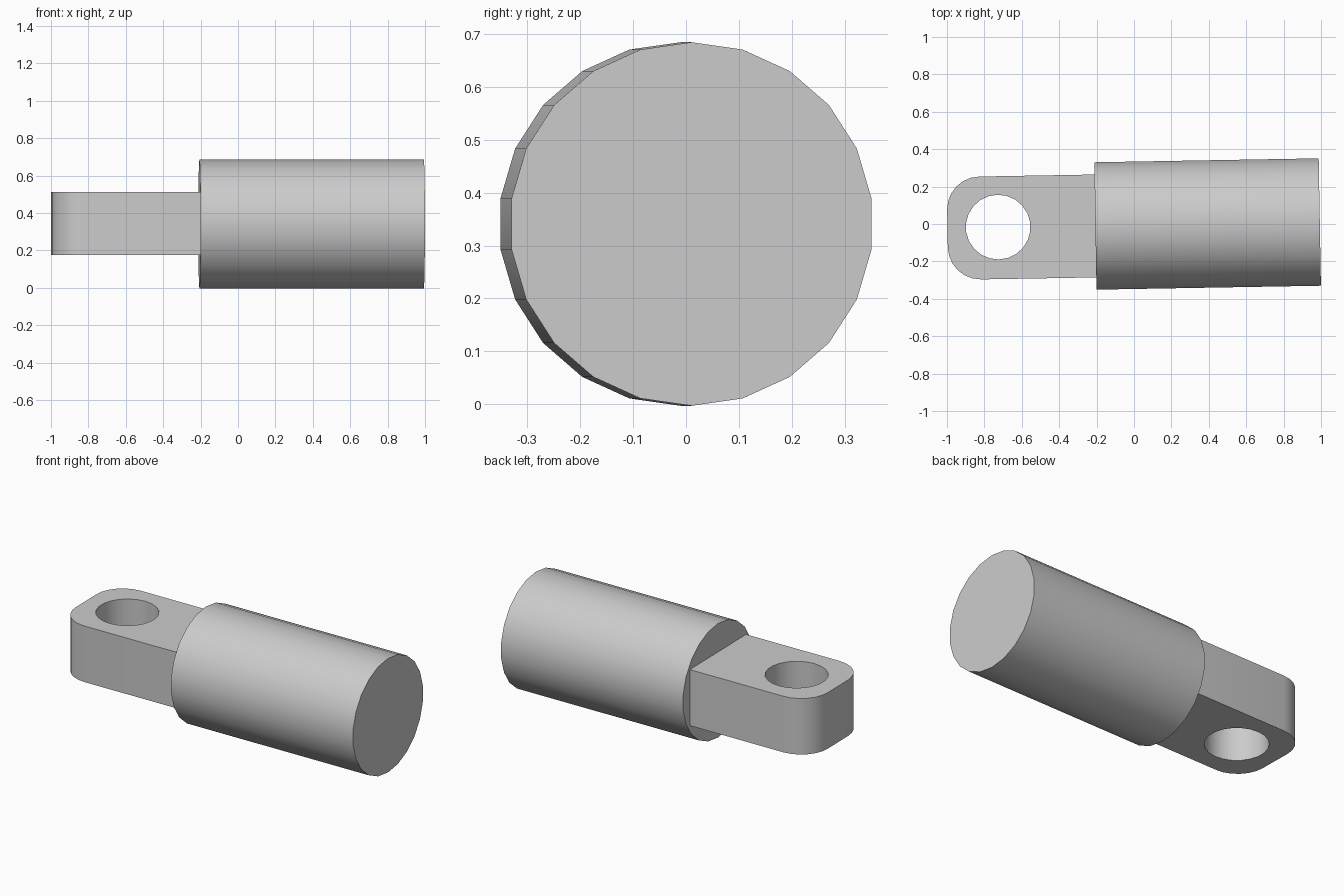
import bpy, bmesh, math
from mathutils import Matrix, Vector

if "Cube" in bpy.data.objects:
    bpy.data.objects.remove(bpy.data.objects["Cube"], do_unlink=True)

SIDES = 22
# The whole part is turned slightly about the vertical, around the body centre
PLACE = Matrix.Translation((0.3935, 0, 0.341)) @ Matrix.Rotation(math.radians(1), 4, "Z")

grey = bpy.data.materials.new("light_grey")
grey.use_nodes = True
grey.diffuse_color = (0.6, 0.6, 0.6, 1)
grey.node_tree.nodes["Principled BSDF"].inputs["Base Color"].default_value = (0.6, 0.6, 0.6, 1)


def add_object(name, bm):
    """Turn a bmesh into a placed grey object."""
    bmesh.ops.recalc_face_normals(bm, faces=bm.faces)
    mesh = bpy.data.meshes.new(name)
    bm.to_mesh(mesh)
    bm.free()
    mesh.transform(PLACE)
    mesh.materials.append(grey)
    obj = bpy.data.objects.new(name, mesh)
    bpy.context.collection.objects.link(obj)
    return obj


def cylinder(name, radius, length, matrix):
    bm = bmesh.new()
    bmesh.ops.create_cone(bm, cap_ends=True, segments=SIDES, radius1=radius,
                          radius2=radius, depth=length, matrix=matrix)
    return add_object(name, bm)


def activate(obj):
    bpy.ops.object.select_all(action="DESELECT")
    obj.select_set(True)
    bpy.context.view_layer.objects.active = obj


# Round body lying along x, with a vertex at each side and a flat facet on top
lie_down = Matrix.Rotation(math.pi / 2, 4, "Y") @ Matrix.Rotation(math.pi / 2, 4, "Z")
body = cylinder("body", 0.344, 1.2, lie_down)

# Flat lug with two rounded outer corners
x_end, x_root = -1.391, -0.595
bm = bmesh.new()
bmesh.ops.create_cube(bm, size=1, matrix=Matrix.Translation(((x_end + x_root) / 2, 0, 0.003))
                      @ Matrix.Diagonal((x_root - x_end, 0.55, 0.338, 1)))
corners = [e for e in bm.edges if all(v.co.x < x_end + 0.01 for v in e.verts)
           and abs(e.verts[0].co.z - e.verts[1].co.z) > 0.1]
bmesh.ops.bevel(bm, geom=corners, offset=0.175, segments=6, profile=0.5, affect="EDGES")
lug = add_object("lug", bm)

# Pin hole through the lug
cutter = cylinder("hole_cutter", 0.173, 1, Matrix.Translation((-1.12, 0.003, 0)))
cutter.hide_render = True
cut = lug.modifiers.new("pin_hole", "BOOLEAN")
cut.operation = "DIFFERENCE"
cut.solver = "EXACT"
cut.object = cutter
activate(lug)
bpy.ops.object.modifier_apply(modifier=cut.name)
bpy.data.objects.remove(cutter, do_unlink=True)

# Smooth round sides, sharp rims
for obj in (body, lug):
    activate(obj)
    bpy.ops.object.shade_smooth_by_angle(angle=math.radians(30))
